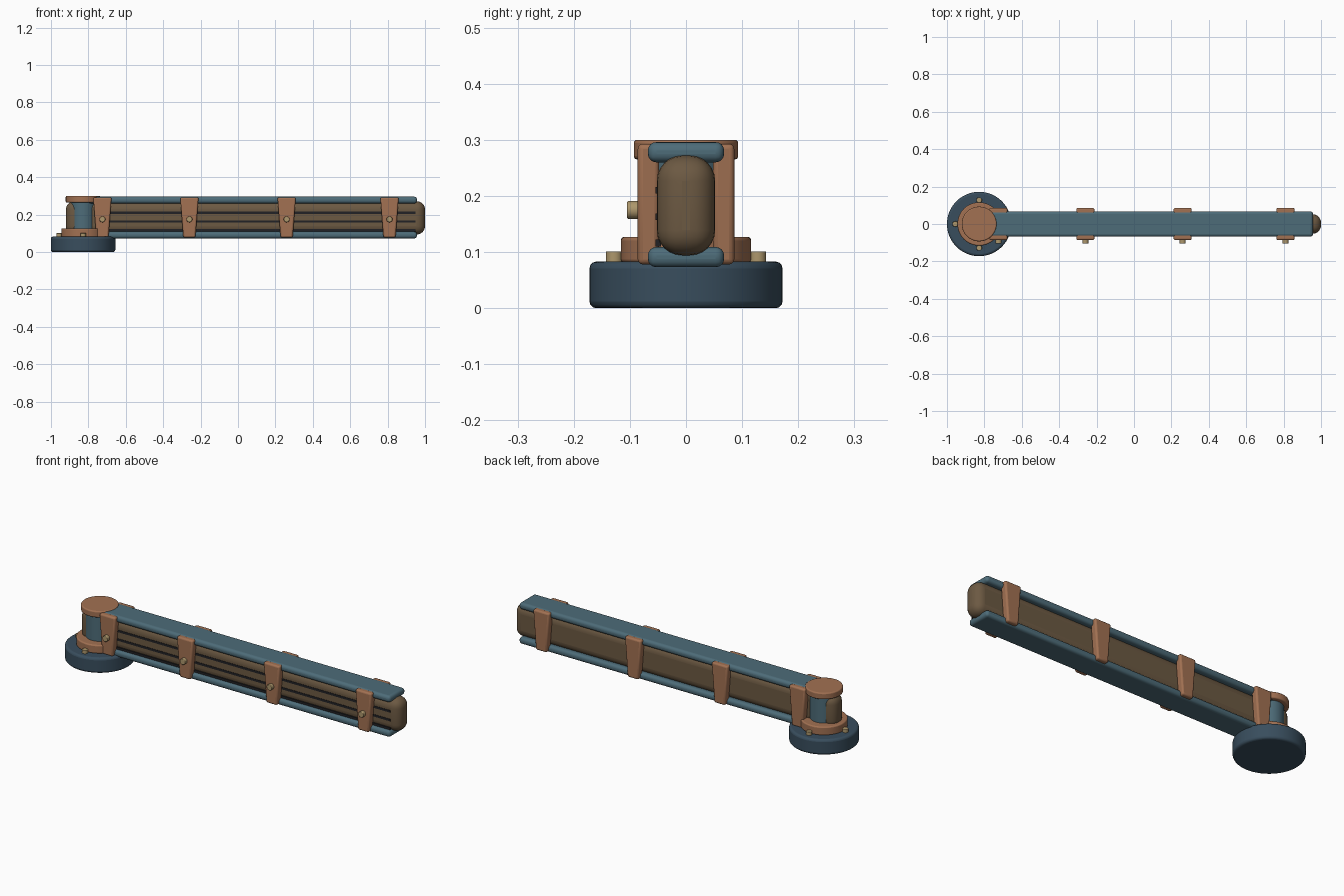
import bpy, bmesh, math

if "Cube" in bpy.data.objects:
    bpy.data.objects.remove(bpy.data.objects["Cube"])

def material(name, rgb):
    m = bpy.data.materials.new(name)
    m.diffuse_color = (*rgb, 1)
    m.use_nodes = True
    m.node_tree.nodes["Principled BSDF"].inputs["Base Color"].default_value = m.diffuse_color
    return m

NAVY = material("dark_blue", (0.04, 0.075, 0.11))
TEAL = material("teal", (0.075, 0.15, 0.19))
COPPER = material("copper", (0.36, 0.165, 0.085))
WOOD = material("brown", (0.15, 0.10, 0.055))
BRASS = material("brass", (0.42, 0.31, 0.15))
BLACK = material("black", (0.015, 0.015, 0.018))
PIVOT = -0.828

def finish(name, bm, mat, bevel=0, segments=3):
    bmesh.ops.recalc_face_normals(bm, faces=bm.faces)
    me = bpy.data.meshes.new(name)
    bm.to_mesh(me)
    bm.free()
    ob = bpy.data.objects.new(name, me)
    bpy.context.collection.objects.link(ob)
    me.materials.append(mat)
    if bevel:
        b = ob.modifiers.new("bevel", 'BEVEL')
        b.width, b.segments, b.limit_method = bevel, segments, 'ANGLE'
    bpy.ops.object.select_all(action='DESELECT')
    ob.select_set(True)
    bpy.context.view_layer.objects.active = ob
    bpy.ops.object.shade_smooth_by_angle(angle=math.radians(35))
    return ob

def box(name, lo, hi, mat, bevel=0, segments=3, taper=1):
    """Box between two corners; taper narrows the bottom along x."""
    bm = bmesh.new()
    bmesh.ops.create_cube(bm, size=1)
    for v in bm.verts:
        k = taper if v.co.z < 0 else 1
        v.co.x *= k
        for i in range(3):
            v.co[i] = (lo[i] + hi[i]) / 2 + v.co[i] * (hi[i] - lo[i])
    return finish(name, bm, mat, bevel, segments)

def cylinder(name, loc, r, depth, mat, bevel=0, sides=64, along_y=False):
    bm = bmesh.new()
    bmesh.ops.create_cone(bm, cap_ends=True, segments=sides,
                          radius1=r, radius2=r, depth=depth)
    for v in bm.verts:
        x, y, z = v.co
        v.co = (x, z, y) if along_y else (x, y, z)
        v.co.x += loc[0]
        v.co.y += loc[1]
        v.co.z += loc[2]
    return finish(name, bm, mat, bevel)

# pivot stand
cylinder("base", (PIVOT, 0, 0.0415), 0.172, 0.083, NAVY, 0.012)
cylinder("collar", (PIVOT, 0, 0.104), 0.116, 0.046, COPPER, 0.006)
cylinder("post", (PIVOT, 0, 0.196), 0.07, 0.15, TEAL)
cylinder("cap", (PIVOT, 0, 0.2825), 0.093, 0.035, COPPER, 0.006)
for i in range(4):
    a = i * math.pi / 2
    cylinder("base_bolt", (PIVOT + 0.128 * math.cos(a), 0.128 * math.sin(a), 0.09),
             0.015, 0.022, BRASS, 0.002, 20)

# long arm with rounded ends
box("arm_core", (-0.92, -0.052, 0.094), (1.0, 0.052, 0.272), WOOD, 0.045, 6)
for z in (0.21, 0.163, 0.116):
    box("front_groove", (-0.70, -0.054, z - 0.006), (0.95, -0.045, z + 0.006), BLACK)

# top and bottom rails
for name, z in (("bottom_rail", 0.073), ("top_rail", 0.26)):
    box(name, (-0.86, -0.068, z), (0.957, 0.068, z + 0.036), TEAL, 0.015, 4)

# tapered side straps, with bolts on the front
for x in (-0.725, -0.26, 0.26, 0.81):
    for s, side in ((-1, "front"), (1, "back")):
        ys = sorted((s * 0.048, s * 0.086))
        box(side + "_strap", (x - 0.049, ys[0], 0.078), (x + 0.049, ys[1], 0.293),
            COPPER, 0.009, 3, 0.66)
    cylinder("strap_bolt", (x, -0.094, 0.175), 0.016, 0.022, BRASS, 0.003, 20, True)
